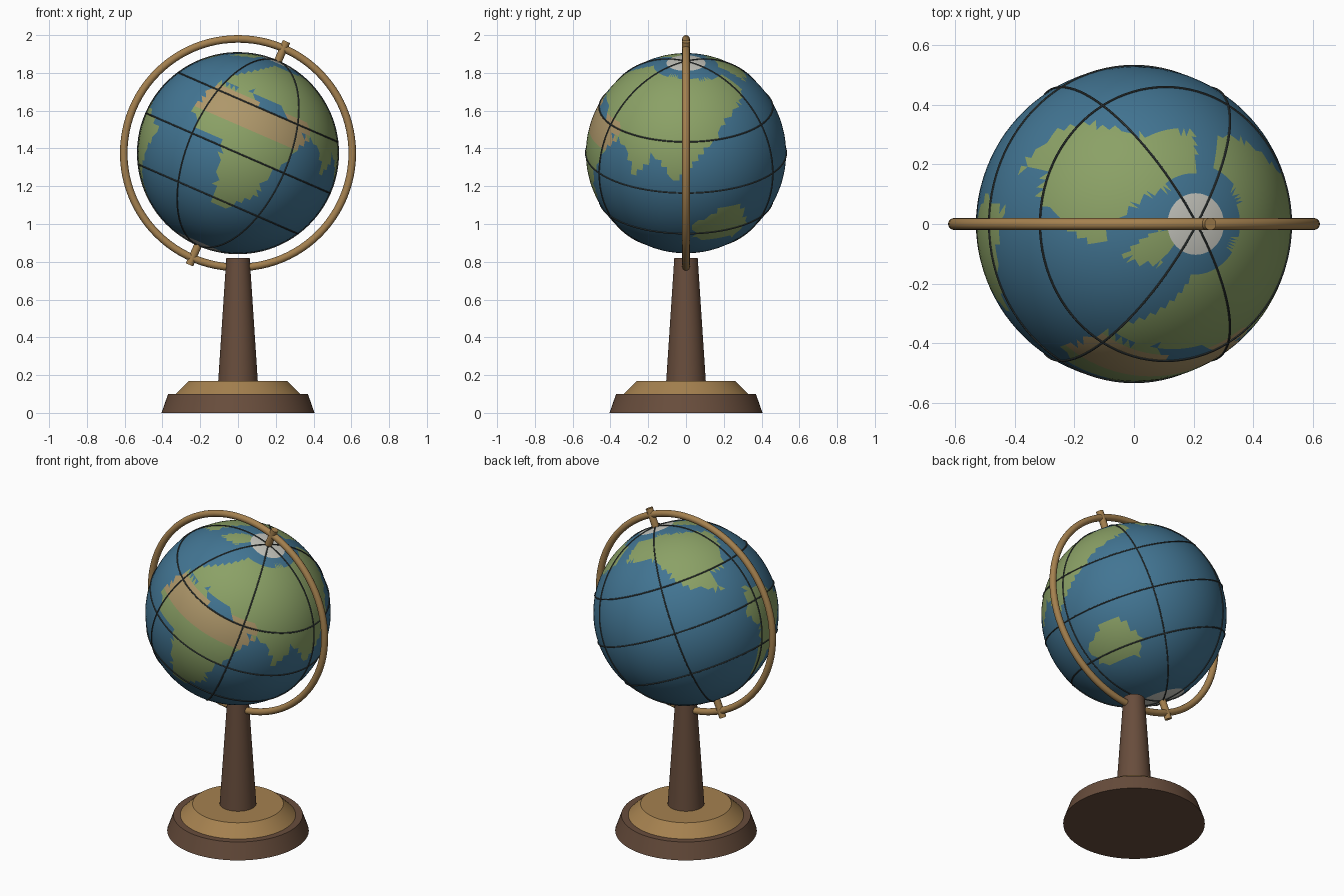
import bpy, bmesh, math
from mathutils import Vector

if "Cube" in bpy.data.objects:
    bpy.data.objects.remove(bpy.data.objects["Cube"])

C = Vector((0, 0, 1.375))
R = 0.53
TILT = math.radians(23.5)
FRONT_LON = 20          # longitude that faces the front


def material(name, hexcode):
    m = bpy.data.materials.new(name)
    srgb = [int(hexcode[i:i + 2], 16) / 255 for i in (0, 2, 4)]
    m.diffuse_color = [((c + 0.055) / 1.055) ** 2.4 for c in srgb] + [1]
    m.use_nodes = True
    m.node_tree.nodes["Principled BSDF"].inputs["Base Color"].default_value = m.diffuse_color
    return m


ocean, land, sand, ice = (material(n, h) for n, h in (
    ("ocean", "427593"), ("land", "8BA166"), ("sand", "AE976A"), ("ice", "C8C8C0")))
wood = material("dark_wood", "684D3C")
brass = material("brass", "A5814F")
ink = material("grid_ink", "3C4444")


def finish(name, mat):
    ob = bpy.context.object
    ob.name = name
    ob.data.materials.append(mat)
    bpy.ops.object.shade_smooth_by_angle(angle=math.radians(35))
    return ob


def frustum(name, r1, r2, z0, z1, mat):
    bpy.ops.mesh.primitive_cone_add(vertices=64, radius1=r1, radius2=r2,
                                    depth=z1 - z0, location=(0, 0, (z0 + z1) / 2))
    return finish(name, mat)


def hoop(name, major, minor, loc, rot, mat, sides=8):
    bpy.ops.mesh.primitive_torus_add(major_radius=major, minor_radius=minor, location=loc,
                                     rotation=rot, major_segments=96, minor_segments=sides)
    return finish(name, mat)


# Stand
frustum("base_foot", 0.405, 0.37, 0, 0.10, wood)
frustum("base_step", 0.33, 0.26, 0.10, 0.17, brass)
frustum("column", 0.105, 0.062, 0.165, 0.82, wood)

# Ring and the two axis pins
hoop("support_ring", 0.605, 0.02, C, (math.pi / 2, 0, 0), brass, 16)
axis = Vector((math.sin(TILT), 0, math.cos(TILT)))
for side, s in (("top", 1), ("bottom", -1)):
    bpy.ops.mesh.primitive_cylinder_add(vertices=24, radius=0.021, depth=0.125,
                                        location=C + axis * s * 0.582, rotation=(0, TILT, 0))
    finish(side + "_axis_pin", brass)

# Rough landmass outlines as (longitude, latitude)
africa = [(-17, 14), (-14, 35), (10, 37), (22, 31), (38, 31), (59, 24), (50, 11),
          (40, -8), (41, -17), (28, -34), (18, -34), (9, 4), (-8, 5)]
eurasia = [(-11, 36), (-9, 45), (18, 70), (85, 73), (179, 67), (177, 53), (141, 40),
           (119, 22), (104, 7), (89, 21), (79, 6), (70, 22), (45, 28), (36, 36), (12, 39)]
north_america = [(-166, 55), (-164, 70), (-117, 73), (-80, 64), (-57, 54), (-82, 28),
                 (-95, 28), (-90, 15), (-113, 25), (-132, 51)]
south_america = [(-75, 11), (-35, -6), (-67, -54), (-75, -50), (-71, -18), (-81, -5)]
greenland = [(-46, 60), (-62, 77), (-30, 82), (-22, 70)]
australia = [(114, -22), (130, -12), (142, -11), (154, -28), (147, -39), (117, -36)]
LANDS = (africa, eurasia, north_america, south_america, greenland, australia)


def inside(x, y, poly):
    hit = False
    for (x1, y1), (x2, y2) in zip(poly, poly[1:] + poly[:1]):
        if (y1 > y) != (y2 > y) and x < (x2 - x1) * (y - y1) / (y2 - y1) + x1:
            hit = not hit
    return hit


def surface(p):
    lat = math.degrees(math.asin(p.z / p.length))
    lon = math.degrees(math.atan2(p.x, -p.y)) + FRONT_LON
    lon = (lon + 180) % 360 - 180
    if lat > 78.75 or lat < -75:
        return 3
    if any(inside(lon, lat, poly) for poly in LANDS):
        return 2 if 15 < lat < 34.5 and -20 < lon < 60 else 1
    return 0


# Globe: each facet takes the colour of the map at its centre
bm = bmesh.new()
bmesh.ops.create_uvsphere(bm, u_segments=96, v_segments=48, radius=R)
bmesh.ops.triangulate(bm, faces=bm.faces[:])
for f in bm.faces:
    f.material_index = surface(f.calc_center_median())
    f.smooth = True
me = bpy.data.meshes.new("globe")
for m in (ocean, land, sand, ice):
    me.materials.append(m)
bm.to_mesh(me)
bm.free()
globe = bpy.data.objects.new("globe", me)
globe.location = C
globe.rotation_euler = (0, TILT, 0)
bpy.context.collection.objects.link(globe)

# Grid lines: three parallels and three full meridian circles
for lat in (-30, 0, 30):
    a = math.radians(lat)
    hoop(f"parallel_{lat}", (R + 0.001) * math.cos(a), 0.004,
         C + axis * R * math.sin(a), (0, TILT, 0), ink)
for lon in (0, 60, 120):
    ob = hoop(f"meridian_{lon}", R + 0.001, 0.004, (0, 0, 0),
              (math.pi / 2, 0, math.radians(lon)), ink)
    bpy.ops.object.transform_apply(rotation=True)
    ob.location = C
    ob.rotation_euler = (0, TILT, 0)
